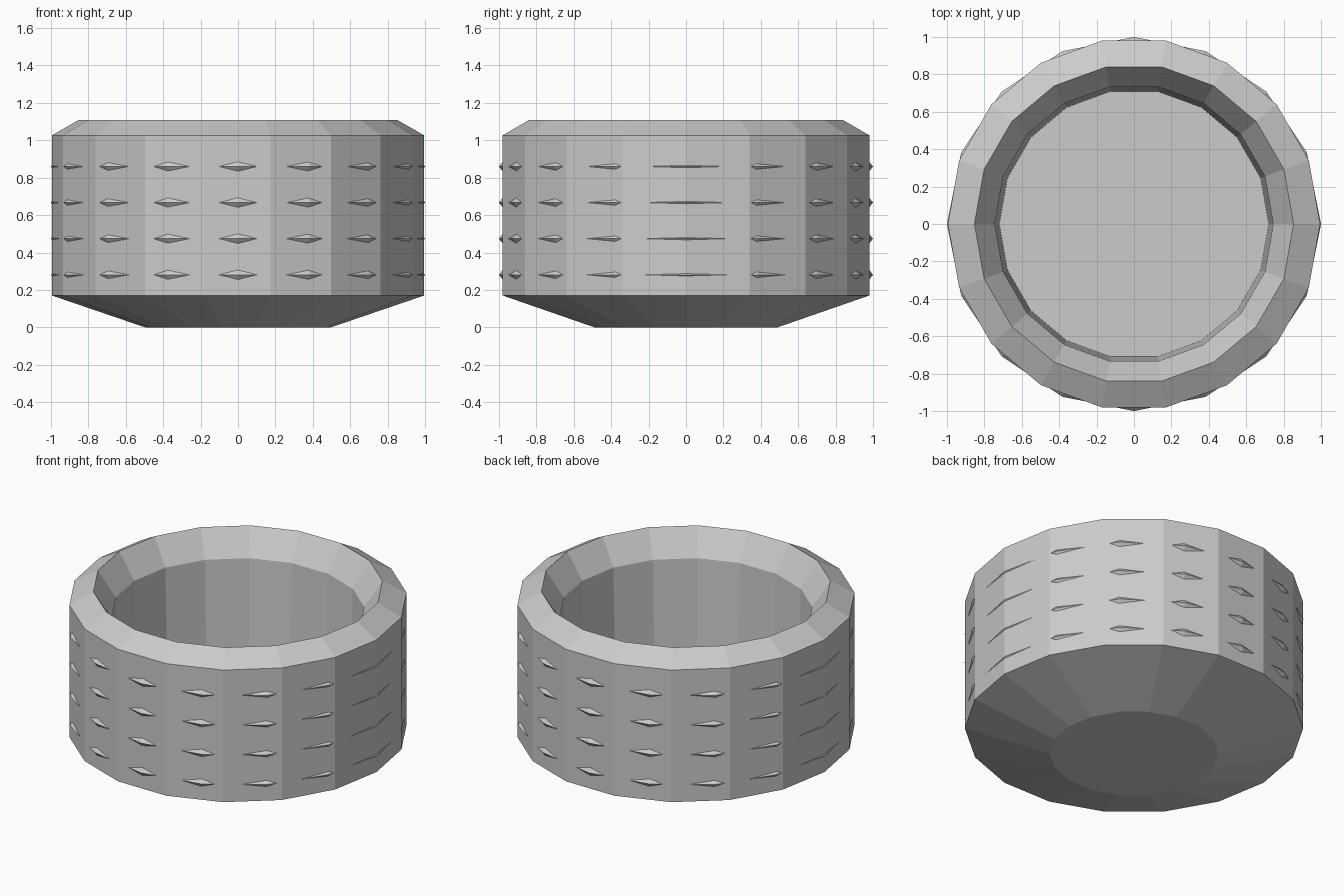
import bpy, bmesh
from math import cos, sin, tau

if "Cube" in bpy.data.objects:
    bpy.data.objects.remove(bpy.data.objects["Cube"])

def lathe(name, profile, sides, closed=False):
    """Revolve (radius, z) points around z; open profiles get end caps."""
    bm = bmesh.new()
    rings = [[bm.verts.new((r * cos(tau * i / sides), r * sin(tau * i / sides), z))
              for i in range(sides)] for r, z in profile]
    pairs = list(zip(rings, rings[1:]))
    if closed:
        pairs.append((rings[-1], rings[0]))
    else:
        bm.faces.new(rings[0])
        bm.faces.new(rings[-1])
    for a, b in pairs:
        for i in range(sides):
            j = (i + 1) % sides
            bm.faces.new((a[i], a[j], b[j], b[i]))
    bmesh.ops.recalc_face_normals(bm, faces=bm.faces)
    mesh = bpy.data.meshes.new(name)
    bm.to_mesh(mesh)
    bm.free()
    obj = bpy.data.objects.new(name, mesh)
    bpy.context.collection.objects.link(obj)
    return obj

# Hollow pot: underside, outer wall, bevelled rim, inner wall and floor
lathe("pot_body", [(0.497, 0), (0.995, 0.17), (0.995, 1.027), (0.853, 1.108),
                   (0.745, 0.945), (0.72, 0.17)], 18)

# Sharp 16-sided rings whose corners poke through the 18-sided wall
for k in range(4):
    z = 0.281 + 0.193 * k
    lathe(f"grip_ring_{k + 1}", [(1.0, z), (0.945, z + 0.07), (0.89, z),
                                 (0.945, z - 0.07)], 16, closed=True)
